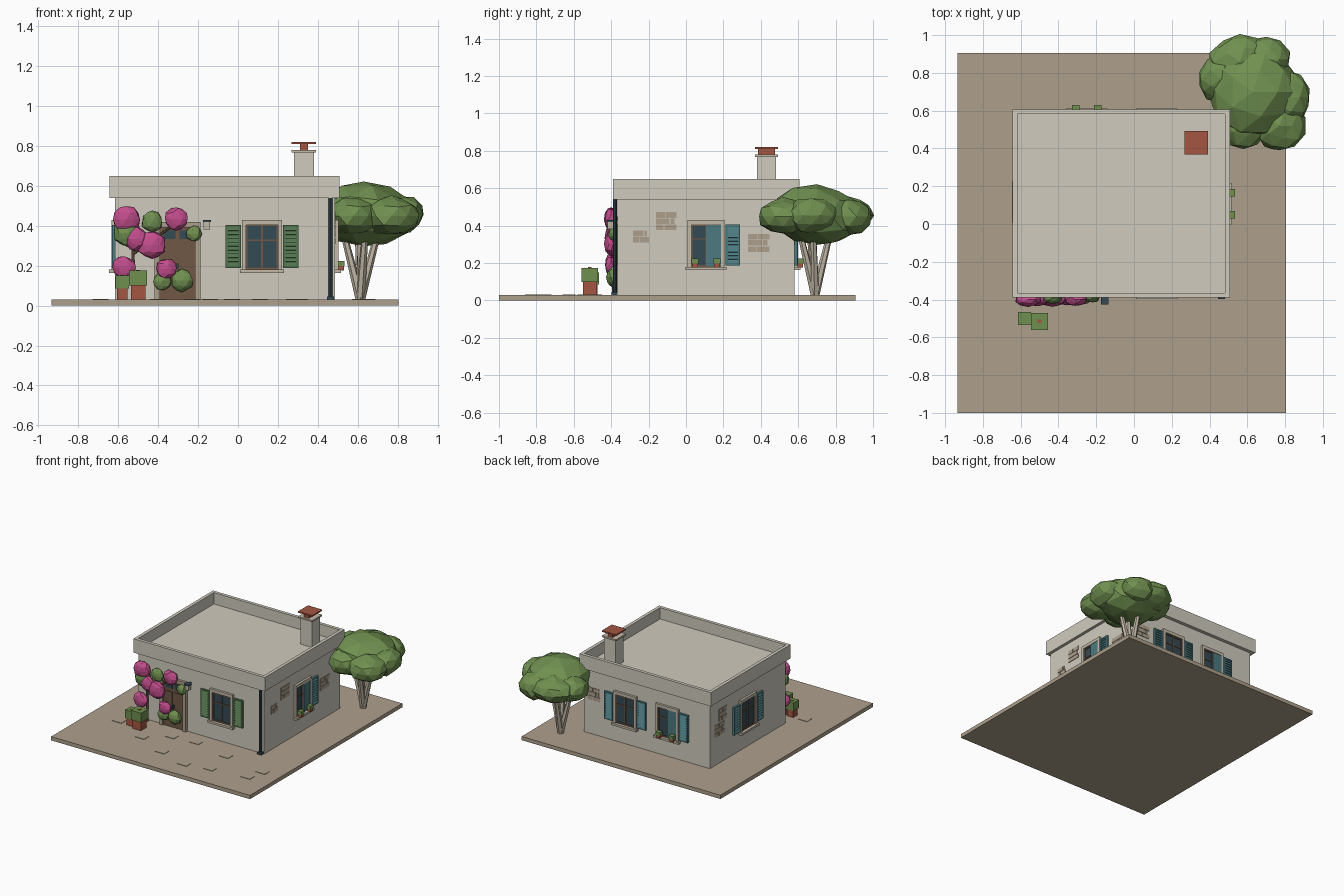
import bpy, bmesh, math, random
from mathutils import Matrix, Vector

if "Cube" in bpy.data.objects:
    bpy.data.objects.remove(bpy.data.objects["Cube"])

random.seed(4)


def mat(name, r, g, b):
    m = bpy.data.materials.new(name)
    lin = [((c / 255 + 0.055) / 1.055) ** 2.4 for c in (r, g, b)]
    m.diffuse_color = (*lin, 1)
    m.use_nodes = True
    m.node_tree.nodes["Principled BSDF"].inputs["Base Color"].default_value = m.diffuse_color
    return m


WALL = mat("plaster", 208, 203, 190)
STONE = mat("stone", 174, 160, 140)
TRIM = mat("trim", 194, 184, 166)
LEAF = mat("leaf", 112, 144, 80)
PINK = mat("blossom", 196, 78, 142)
CLAY = mat("terracotta", 164, 86, 65)
TEAL = mat("teal_paint", 76, 122, 128)
GREEN = mat("green_paint", 82, 116, 78)
GLASS = mat("dark_glass", 52, 74, 84)
WOOD = mat("dark_wood", 112, 88, 70)


def finish(name, bm, material, mtx=Matrix()):
    me = bpy.data.meshes.new(name)
    bm.transform(mtx)
    bm.to_mesh(me)
    bm.free()
    me.materials.append(material)
    ob = bpy.data.objects.new(name, me)
    bpy.context.collection.objects.link(ob)
    return ob


def boxes(name, material, items, mtx=Matrix(), tilt=0):
    """Each item is (x0, x1, y0, y1, z0, z1)."""
    bm = bmesh.new()
    for x0, x1, y0, y1, z0, z1 in items:
        c = Matrix.Translation(((x0 + x1) / 2, (y0 + y1) / 2, (z0 + z1) / 2))
        s = Matrix.Diagonal((x1 - x0, y1 - y0, z1 - z0, 1))
        bmesh.ops.create_cube(bm, size=1, matrix=c @ Matrix.Rotation(tilt, 4, 'X') @ s)
    return finish(name, bm, material, mtx)


def blob(name, material, c, r, jitter=0.1, sub=2):
    bm = bmesh.new()
    bmesh.ops.create_icosphere(bm, subdivisions=sub, radius=1)
    for v in bm.verts:
        v.co *= 1 + random.uniform(-jitter, jitter * 0.6)
    return finish(name, bm, material, Matrix.Translation(c) @ Matrix.Diagonal((*r, 1)))


def rod(name, material, a, b, r0, r1, sides=6):
    a, b = Vector(a), Vector(b)
    bm = bmesh.new()
    bmesh.ops.create_cone(bm, cap_ends=True, segments=sides, radius1=r0, radius2=r1, depth=(b - a).length)
    q = (b - a).to_track_quat('Z', 'Y').to_matrix().to_4x4()
    return finish(name, bm, material, Matrix.Translation((a + b) / 2) @ q)


# Ground slab and paving stones
boxes("ground", STONE, [(-.935, .805, -1, .905, 0, .03)])
paving = [(-.69, -.5), (-.4, -.63), (-.23, -.5), (-.03, -.48), (-.14, -.75),
          (.28, -.55), (.11, -.83), (.31, -.79), (.61, -.75), (.65, -.62)]
boxes("paving_stones", STONE, [(x - .04, x + .04, y - .03, y + .03, .028, .033) for x, y in paving])

# House body and parapet with sunken roof
X0, X1, Y0, Y1 = -.615, .485, -.365, .58
boxes("walls", WALL, [(X0, X1, Y0, Y1, .03, .545)])
roof = boxes("parapet", WALL, [(-.643, .508, -.39, .607, .54, .65)])
bm = bmesh.new()
bm.from_mesh(roof.data)
top = max(bm.faces, key=lambda f: f.calc_center_median().z)
bmesh.ops.inset_region(bm, faces=[top], thickness=.036)
inner = bmesh.ops.extrude_face_region(bm, geom=[top])
bmesh.ops.delete(bm, geom=[top], context='FACES_ONLY')
bmesh.ops.translate(bm, vec=(0, 0, -.09), verts=[g for g in inner["geom"] if isinstance(g, bmesh.types.BMVert)])
bm.to_mesh(roof.data)
bm.free()

# Chimney
boxes("chimney", WALL, [(.28, .38, .38, .48, .55, .77)])
boxes("chimney_rim", TRIM, [(.268, .392, .368, .492, .768, .78)])
boxes("chimney_pot", CLAY, [(.31, .35, .385, .475, .78, .812), (.268, .392, .368, .492, .81, .82)])


# Wall frames: local x runs along the wall, -y points outward
def wall_frame(x, y, turn):
    return Matrix.Translation((x, y, 0)) @ Matrix.Rotation(math.radians(turn), 4, 'Z')


def shutter(name, paint, u0, u1, m):
    z0, z1, t = .188, .405, .012
    boxes(name + "_frame", paint, [(u0, u0 + t, -.016, 0, z0, z1), (u1 - t, u1, -.016, 0, z0, z1),
                                   (u0, u1, -.016, 0, z0, z0 + t), (u0, u1, -.016, 0, z1 - t, z1),
                                   (u0, u1, -.006, 0, z0, z1)], m)
    n = 10
    step = (z1 - z0 - 2 * t) / n
    boxes(name + "_slats", paint, [(u0 + t, u1 - t, -.015, -.011, z0 + t + i * step, z0 + t + (i + 1) * step)
                                   for i in range(n)], m, tilt=math.radians(-25))


def window(name, paint, m, half_closed):
    boxes(name + "_glass", GLASS, [(-.082, .082, -.004, .01, .185, .41)], m)
    boxes(name + "_frame", TRIM, [(-.1, -.08, -.018, .01, .18, .43), (.08, .1, -.018, .01, .18, .43),
                                  (-.1, .1, -.018, .01, .405, .43)], m)
    boxes(name + "_sill", TRIM, [(-.11, .11, -.032, .01, .163, .18)], m)
    boxes(name + "_sash", WOOD, [(-.08, -.073, -.01, 0, .18, .405), (.073, .08, -.01, 0, .18, .405),
                                 (-.08, .08, -.01, 0, .398, .405), (-.08, .08, -.01, 0, .18, .19),
                                 (-.004, .004, -.01, 0, .18, .405), (-.08, .08, -.01, 0, .325, .332)], m)
    shutter(name + "_right_shutter", paint, .105, .182, m)
    if half_closed:
        boxes(name + "_closed_shutter", paint, [(.0, .08, -.016, 0, .185, .404)], m)
        for i, u in enumerate((-.058, .058)):
            boxes(f"{name}_pot_{i}", CLAY, [(u - .015, u + .015, -.045, -.017, .176, .2)], m)
            boxes(f"{name}_plant_{i}", LEAF, [(u - .019, u + .019, -.049, -.014, .198, .224)], m)
    else:
        shutter(name + "_left_shutter", paint, -.182, -.105, m)


window("front_window", GREEN, wall_frame(.12, Y0, 0), False)
window("right_window", TEAL, wall_frame(X1, .107, 90), True)
window("back_window", TEAL, wall_frame(.12, Y1, 180), False)
window("back_left_window", TEAL, wall_frame(-.25, Y1, 180), True)
window("left_window", TEAL, wall_frame(X0, .115, 270), False)


# Exposed brick patches
def patch(name, m, w, z0, rows):
    items = []
    for r in range(rows):
        z = z0 + r * .033
        cut = (-.12, .18, -.05)[r % 3] * w
        items += [(-w / 2, cut - .002, -.004, .005, z, z + .03),
                  (cut + .002, w / 2 - (r % 2) * .012, -.004, .005, z, z + .03)]
    boxes(name, STONE, items, m)


patch("brick_patch_1", wall_frame(X1, -.24, 90), .085, .31, 2)
patch("brick_patch_2", wall_frame(X1, -.105, 90), .11, .376, 3)
patch("brick_patch_3", wall_frame(X1, .39, 90), .115, .26, 3)
patch("brick_patch_4", wall_frame(.4, Y1, 180), .11, .3, 3)
patch("brick_patch_5", wall_frame(X0, .46, 270), .13, .25, 3)
patch("brick_patch_6", wall_frame(X0, .42, 270), .1, .36, 3)

# Front door with small panes
d = wall_frame(-.303, Y0, 0)
boxes("door_frame", STONE, [(-.115, -.088, -.02, .01, .03, .42), (.088, .115, -.02, .01, .03, .42),
                            (-.115, .115, -.02, .01, .392, .42)], d)
boxes("door", WOOD, [(-.09, .09, -.006, .01, .03, .395), (-.07, -.01, -.011, 0, .06, .31),
                     (.01, .07, -.011, 0, .06, .31)], d)
boxes("door_panes", GLASS, [(-.07, -.01, -.01, 0, .335, .377), (.01, .07, -.01, 0, .335, .377)], d)
boxes("door_handle", GLASS, [(-.004, .006, -.025, 0, .185, .21)], d)

# Wall lamp and downpipe
boxes("lamp_body", TRIM, [(-.172, -.14, -.42, -.39, .382, .42)])
boxes("lamp_cap", GLASS, [(-.176, -.136, -.426, -.386, .42, .43), (-.162, -.15, -.4, -.36, .422, .428)])
rod("downpipe", GLASS, (.463, -.38, .035), (.463, -.38, .54), .01, .01, 8)
boxes("downpipe_foot", GLASS, [(.445, .481, -.397, -.363, .03, .045)])

# Planters
for i, (x, y, w, zp, zt) in enumerate([(-.58, -.5, .034, .085, .15), (-.5, -.515, .045, .1, .175)]):
    boxes(f"planter_{i}", CLAY, [(x - w * .8, x + w * .8, y - w * .8, y + w * .8, .03, zp)])
    boxes(f"planter_bush_{i}", LEAF, [(x - w, x + w, y - w, y + w, zp, zt)])
    boxes(f"planter_bloom_{i}", LEAF if i == 0 else CLAY, [(x - .01, x + .01, y - .01, y + .01, zt - .01, zt + .004)])

# Flowering climber
rod("climber_stem", WOOD, (-.525, -.385, .03), (-.525, -.385, .32), .011, .008)
rod("climber_branch", WOOD, (-.525, -.385, .26), (-.3, -.385, .42), .007, .005)
climber = [(-.56, .432, .07, PINK), (-.57, .19, .06, PINK), (-.43, .305, .074, PINK), (-.31, .435, .058, PINK),
           (-.36, .185, .052, PINK), (-.51, .335, .06, PINK), (-.555, .365, .07, LEAF), (-.43, .42, .053, LEAF),
           (-.22, .36, .04, LEAF), (-.28, .125, .056, LEAF), (-.38, .12, .045, LEAF)]
for i, (x, z, r, m) in enumerate(climber):
    y = -.4 if m == PINK else -.392
    blob(f"climber_cluster_{i}", m, (x, y, z), (r, min(.6 * r, .038), r))

# Tree: forked trunks and clumped canopy
for i, (x, y) in enumerate([(.52, .68), (.615, .66), (.71, .68), (.6, .78), (.64, .6)]):
    rod(f"trunk_{i}", TRIM, (.613, .69, .03), (x, y, .4), .024, .015)
canopy = [(.63, .70, .455, .25, .25, .165), (.56, .86, .455, .16, .145, .1), (.70, .87, .45, .13, .13, .1),
          (.81, .67, .455, .125, .15, .1), (.77, .52, .45, .14, .14, .1), (.58, .53, .45, .13, .14, .1),
          (.46, .77, .45, .125, .13, .1)]
for i, (x, y, z, *r) in enumerate(canopy):
    blob(f"canopy_{i}", LEAF, (x, y, z), r, .09)
